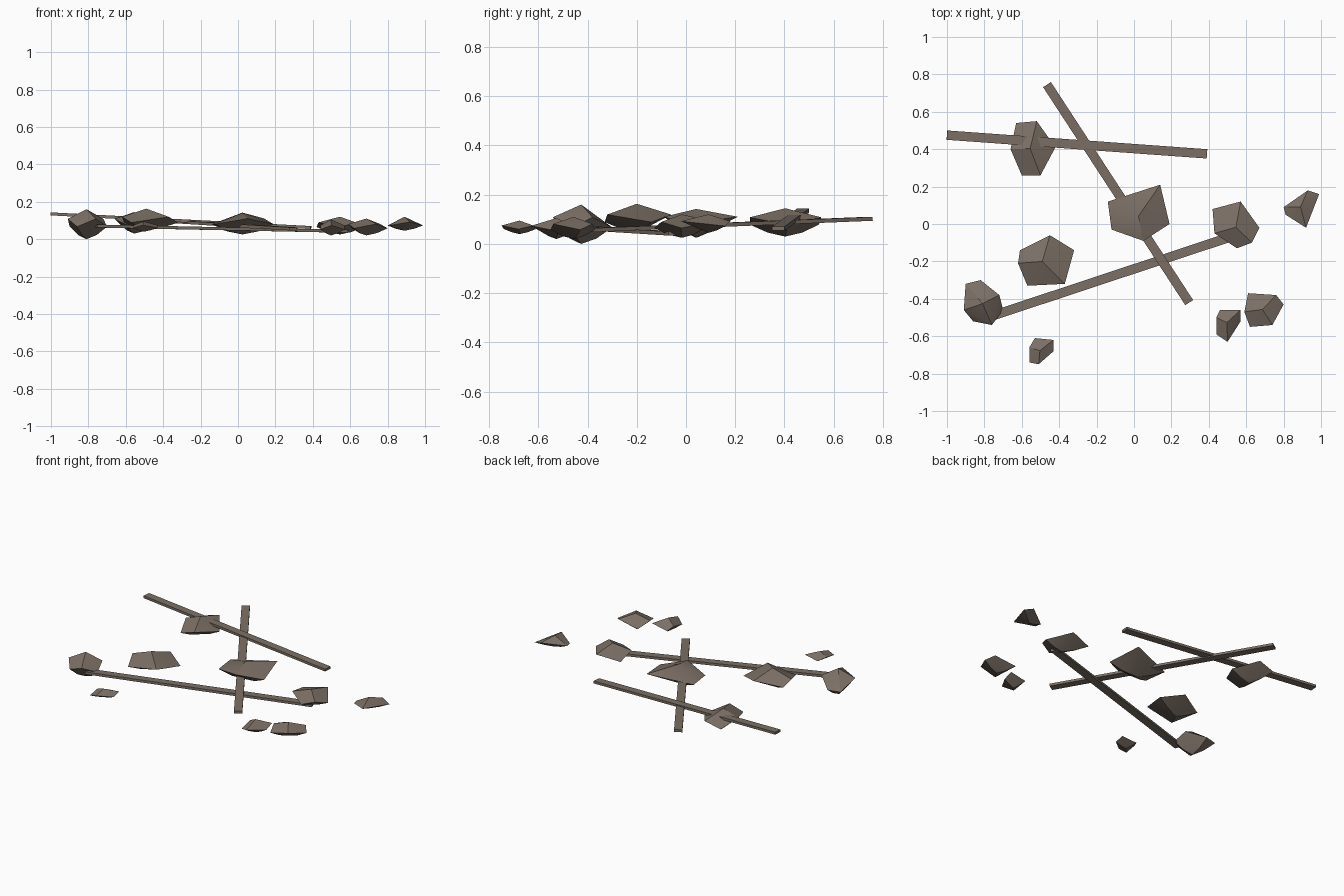
import bpy, bmesh, math
from mathutils import Vector

if "Cube" in bpy.data.objects:
    bpy.data.objects.remove(bpy.data.objects["Cube"])

mat = bpy.data.materials.new("dusty brown stone")
mat.diffuse_color = (0.20, 0.16, 0.13, 1)
mat.use_nodes = True
mat.node_tree.nodes["Principled BSDF"].inputs["Base Color"].default_value = mat.diffuse_color


def finish(name, bm):
    bmesh.ops.recalc_face_normals(bm, faces=bm.faces[:])
    me = bpy.data.meshes.new(name)
    bm.to_mesh(me)
    bm.free()
    me.materials.append(mat)
    ob = bpy.data.objects.new(name, me)
    bpy.context.collection.objects.link(ob)
    return ob


# Rock: convex hull of a zigzag outline, a small upper facet and a bottom point
def rock(name, outline, z0, z1, rim):
    c = sum((Vector(p) for p in outline), Vector((0, 0))) / len(outline)
    bm = bmesh.new()
    h = z1 - z0
    for i, p in enumerate(outline):
        p = Vector(p)
        z = z0 + h * (rim + (0.13 if i % 2 else -0.13))
        bm.verts.new((p.x, p.y, z))
        if i % 2 == 0:
            q = c.lerp(p, 0.5)
            bm.verts.new((q.x, q.y, z0 + 0.14 * h))
    bm.verts.new((c.x, c.y, z1))
    bm.verts.new((c.x, c.y, z0))
    res = bmesh.ops.convex_hull(bm, input=bm.verts[:])
    junk = [v for v in bm.verts if not v.link_faces]
    bmesh.ops.delete(bm, geom=junk, context='VERTS')
    ob = finish(name, bm)
    bpy.context.view_layer.objects.active = ob
    ob.select_set(True)
    bpy.ops.object.shade_smooth_by_angle(angle=math.radians(25))
    ob.select_set(False)


# Plank: thin bar between two end points
def plank(name, a, b, w=0.05, t=0.016):
    a, b = Vector(a), Vector(b)
    d = (b - a).normalized()
    side = d.cross(Vector((0, 0, 1))).normalized()
    up = side.cross(d)
    bm = bmesh.new()
    for e in (a, b):
        for s in (-1, 1):
            for u in (-1, 1):
                bm.verts.new(e + side * s * w / 2 + up * u * t / 2)
    bmesh.ops.convex_hull(bm, input=bm.verts[:])
    finish(name, bm)


# Large rocks
rock("rock_back_left", [(-.63, .54), (-.52, .55), (-.42, .41), (-.50, .26),
                        (-.60, .26), (-.66, .40)], .03, .145, .55)
rock("rock_centre", [(-.14, .12), (.14, .21), (.19, .0), (.05, -.09),
                     (-.12, -.03)], .025, .142, .6)
rock("rock_mid_left", [(-.61, -.14), (-.45, -.06), (-.32, -.14), (-.37, -.32),
                       (-.57, -.33), (-.62, -.21)], .045, .163, .5)
rock("rock_left", [(-.82, -.30), (-.72, -.38), (-.70, -.46), (-.76, -.54),
                   (-.86, -.52), (-.91, -.46), (-.90, -.32)], .0, .16, .55)
rock("rock_right", [(.42, .08), (.57, .12), (.67, -.02), (.63, -.10),
                    (.55, -.13), (.43, -.05)], .025, .12, .55)
# Small chips
rock("chip_far_right", [(.80, .09), (.93, .18), (.99, .16), (.92, -.02),
                        (.81, .05)], .045, .12, .5)
rock("chip_front_right", [(.61, -.37), (.76, -.38), (.80, -.43), (.74, -.54),
                          (.62, -.55), (.59, -.47)], .02, .11, .55)
rock("chip_front", [(.46, -.46), (.57, -.46), (.57, -.52), (.50, -.63),
                    (.44, -.59), (.44, -.50)], .02, .105, .5)
rock("chip_front_left", [(-.53, -.61), (-.43, -.62), (-.43, -.68), (-.51, -.75),
                         (-.56, -.74), (-.56, -.66)], .04, .095, .5)

# Planks
plank("plank_back", (-1, .475, .135), (.39, .375, .062))
plank("plank_cross", (-.465, .745, .102), (.295, -.42, .055))
plank("plank_front", (-.76, -.492, .07), (.58, -.048, .042))
